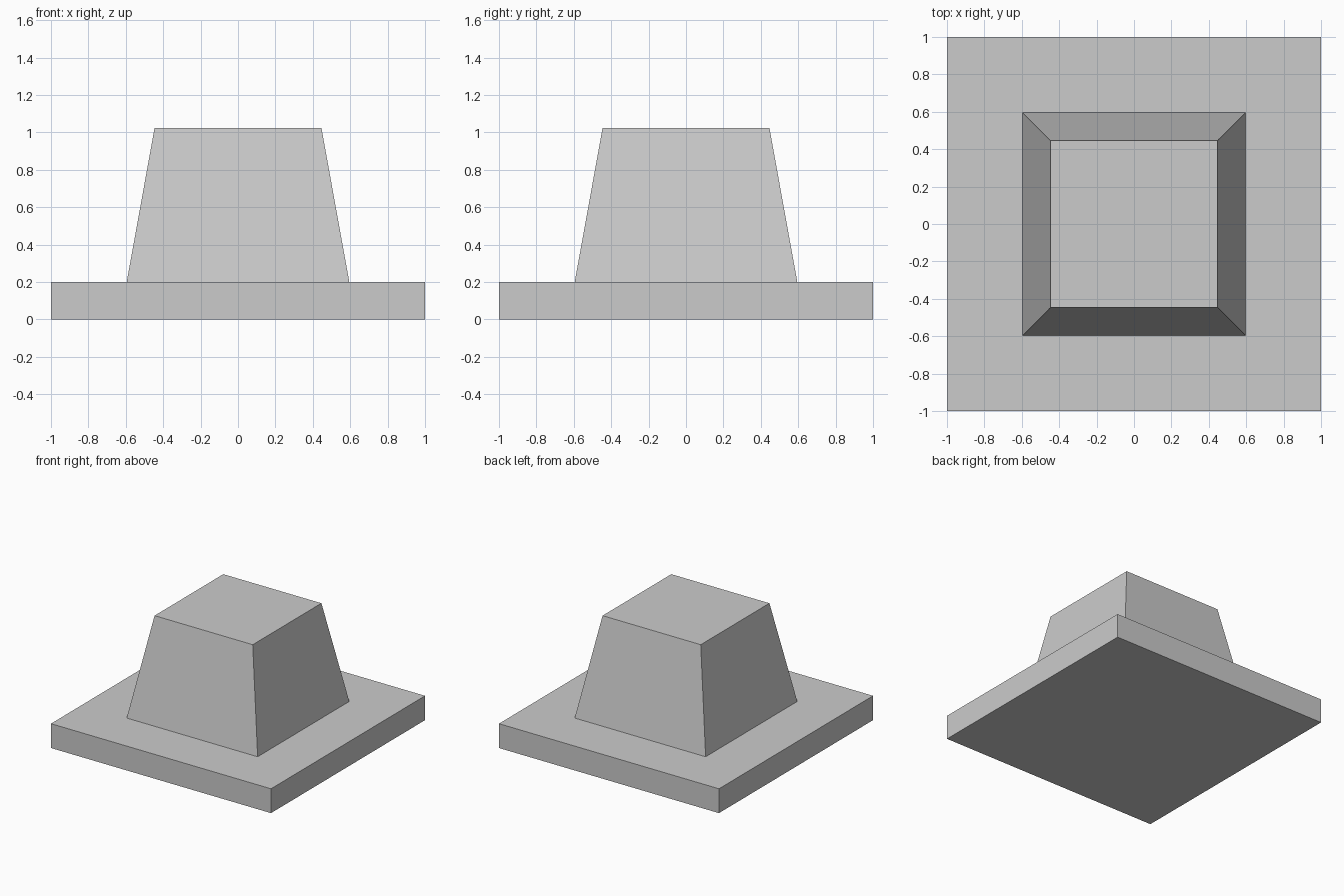
import bpy, bmesh
from mathutils import Vector

if "Cube" in bpy.data.objects:
    bpy.data.objects.remove(bpy.data.objects["Cube"])

PLATE_HALF, PLATE_TOP = 1.0, 0.2
BLOCK_BASE, BLOCK_TOP, BLOCK_Z = 0.595, 0.446, 1.024

bm = bmesh.new()

# Square base plate
bmesh.ops.create_cube(bm, size=1)
for v in bm.verts:
    v.co = Vector((v.co.x * 2 * PLATE_HALF, v.co.y * 2 * PLATE_HALF, (v.co.z + 0.5) * PLATE_TOP))

# Tapered block: inset the plate's top face, then raise and narrow it
bm.normal_update()
top = max(bm.faces, key=lambda f: f.calc_center_median().z)
bmesh.ops.inset_region(bm, faces=[top], thickness=PLATE_HALF - BLOCK_BASE, use_even_offset=True)
cap = bmesh.ops.extrude_discrete_faces(bm, faces=[top])["faces"][0]
for v in cap.verts:
    s = BLOCK_TOP / BLOCK_BASE
    v.co = Vector((v.co.x * s, v.co.y * s, BLOCK_Z))

bmesh.ops.recalc_face_normals(bm, faces=bm.faces[:])
mesh = bpy.data.meshes.new("plinth_with_tapered_block")
bm.to_mesh(mesh)
bm.free()
bpy.context.collection.objects.link(bpy.data.objects.new("plinth_with_tapered_block", mesh))
